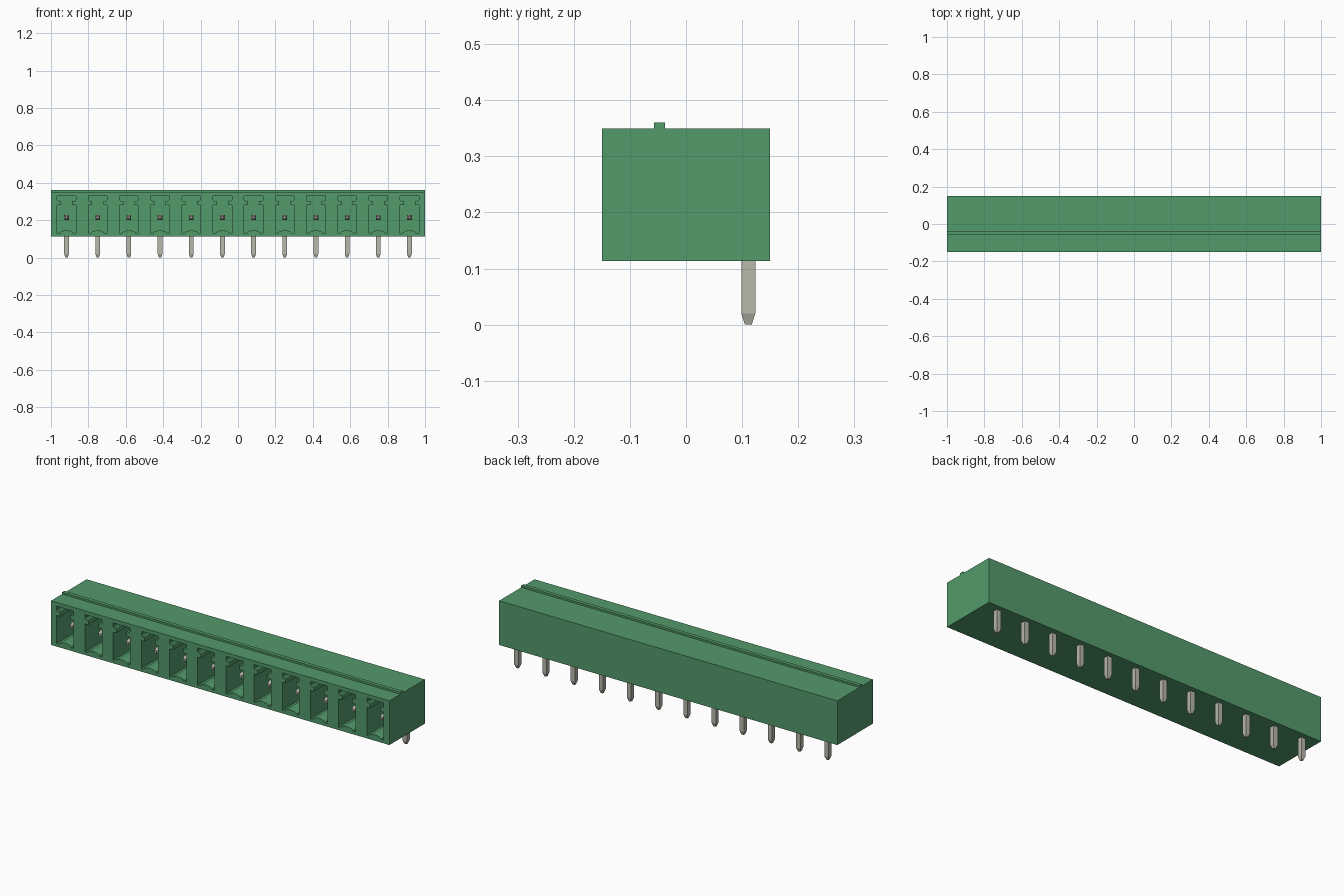
import bpy, bmesh, math
from mathutils import Vector

if "Cube" in bpy.data.objects:
    bpy.data.objects.remove(bpy.data.objects["Cube"])

COUNT, PITCH = 12, 1 / 6
CENTRES = [(i - (COUNT - 1) / 2) * PITCH for i in range(COUNT)]


def make_material(name, rgb):
    mat = bpy.data.materials.new(name)
    mat.use_nodes = True
    mat.diffuse_color = (*rgb, 1)
    bsdf = mat.node_tree.nodes["Principled BSDF"]
    bsdf.inputs["Base Color"].default_value = (*rgb, 1)
    return mat


green = make_material("green plastic", (0.087, 0.328, 0.147))
metal = make_material("tin plated metal", (0.48, 0.48, 0.41))


def finish(bm, name, mat):
    bmesh.ops.recalc_face_normals(bm, faces=bm.faces)
    mesh = bpy.data.meshes.new(name)
    bm.to_mesh(mesh)
    bm.free()
    mesh.materials.append(mat)
    obj = bpy.data.objects.new(name, mesh)
    bpy.context.collection.objects.link(obj)
    return obj


def prism(bm, points, offset):
    """Extrude a closed outline by an offset vector."""
    face = bm.faces.new([bm.verts.new(p) for p in points])
    ext = bmesh.ops.extrude_face_region(bm, geom=[face], use_keep_orig=True)
    verts = [v for v in ext["geom"] if isinstance(v, bmesh.types.BMVert)]
    bmesh.ops.translate(bm, verts=verts, vec=Vector(offset))


def loft(bm, rings):
    """Join successive square rings and cap both ends."""
    loops = [[bm.verts.new(p) for p in ring] for ring in rings]
    for a, b in zip(loops, loops[1:]):
        for i in range(4):
            j = (i + 1) % 4
            bm.faces.new((a[i], a[j], b[j], b[i]))
    bm.faces.new(loops[0])
    bm.faces.new(loops[-1])


# Housing: side profile with the top ridge, run along x
profile = [(-0.15, 0.114), (0.15, 0.114), (0.15, 0.35), (-0.037, 0.35),
           (-0.037, 0.36), (-0.057, 0.36), (-0.057, 0.35), (-0.15, 0.35)]
bm = bmesh.new()
prism(bm, [(-1, y, z) for y, z in profile], (2, 0, 0))
housing = finish(bm, "housing", green)

# Sockets: keyed slot on top, wide chamber, arched floor
half = [(0.05, 0.33), (0.05, 0.308), (0.043, 0.303), (0.03, 0.303),
        (0.03, 0.28), (0.05, 0.28), (0.05, 0.13), (0.036, 0.13)]
arch = [(0.036 * math.cos(a), 0.13 + 0.015 * math.sin(a))
        for a in (math.pi * k / 8 for k in range(1, 8))]
outline = half + arch + [(-x, z) for x, z in reversed(half)]
bm = bmesh.new()
for cx in CENTRES:
    prism(bm, [(cx + x, -0.17, z) for x, z in outline], (0, 0.22, 0))
cutter = finish(bm, "socket_cutter", green)
cutter.hide_render = True

cut = housing.modifiers.new("sockets", "BOOLEAN")
cut.operation = "DIFFERENCE"
cut.solver = "EXACT"
cut.object = cutter
bpy.context.view_layer.objects.active = housing
housing.select_set(True)
bpy.ops.object.modifier_apply(modifier=cut.name)
bpy.data.objects.remove(cutter)

# Bent pins: contact inside each socket, tapered leg below the housing
W, TIP = 0.0125, 0.006
PIN_Y, PIN_Z = 0.111, 0.214
CORNERS = [(-1, -1), (1, -1), (1, 1), (-1, 1)]
for n, cx in enumerate(CENTRES, 1):
    bm = bmesh.new()
    loft(bm, [[(cx + a * r, PIN_Y + b * r, z) for a, b in CORNERS]
              for r, z in ((TIP, 0), (W, 0.02), (W, PIN_Z + W))])
    finish(bm, f"solder_leg_{n}", metal)
    bm = bmesh.new()
    loft(bm, [[(cx + a * r, y, PIN_Z + b * r) for a, b in CORNERS]
              for r, y in ((TIP, -0.10), (W, -0.08), (W, PIN_Y - W))])
    finish(bm, f"contact_pin_{n}", metal)
